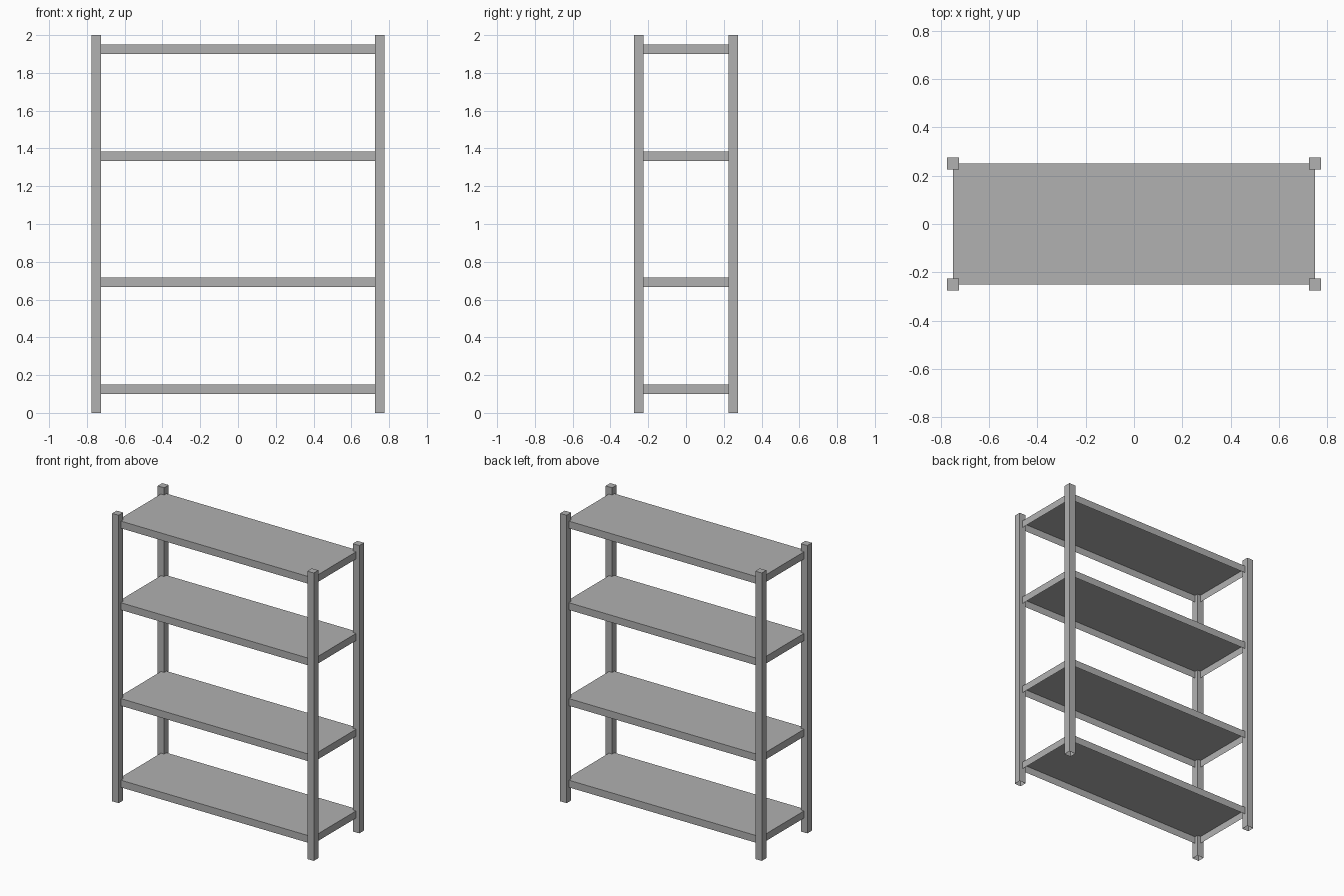
import bpy, bmesh

if "Cube" in bpy.data.objects:
    bpy.data.objects.remove(bpy.data.objects["Cube"])

# Dark grey painted metal
metal = bpy.data.materials.new("dark_grey_metal")
metal.diffuse_color = (0.44, 0.44, 0.44, 1)
metal.use_nodes = True
metal.node_tree.nodes["Principled BSDF"].inputs["Base Color"].default_value = metal.diffuse_color


def open_box(name, size, location):
    """Sheet-metal box, closed on top and open underneath; location is its base centre."""
    bm = bmesh.new()
    bmesh.ops.create_cube(bm, size=1)
    bm.normal_update()
    bottom = [f for f in bm.faces if f.normal.z < -0.5]
    bmesh.ops.delete(bm, geom=bottom, context='FACES_ONLY')
    bmesh.ops.translate(bm, verts=bm.verts, vec=(0, 0, 0.5))
    bmesh.ops.scale(bm, verts=bm.verts, vec=size)
    mesh = bpy.data.meshes.new(name)
    bm.to_mesh(mesh)
    bm.free()
    mesh.materials.append(metal)
    obj = bpy.data.objects.new(name, mesh)
    obj.location = location
    bpy.context.collection.objects.link(obj)
    return obj


# Four corner posts
for side, x in (("left", -0.75), ("right", 0.75)):
    for end, y in (("front", -0.25), ("back", 0.25)):
        open_box(f"{end}_{side}_post", (0.05, 0.05, 2.0), (x, y, 0))

# Four shelves with turned-down lips
for i, z in enumerate((0.10, 0.667, 1.333, 1.90), 1):
    open_box(f"shelf_{i}", (1.5, 0.5, 0.05), (0, 0, z))
